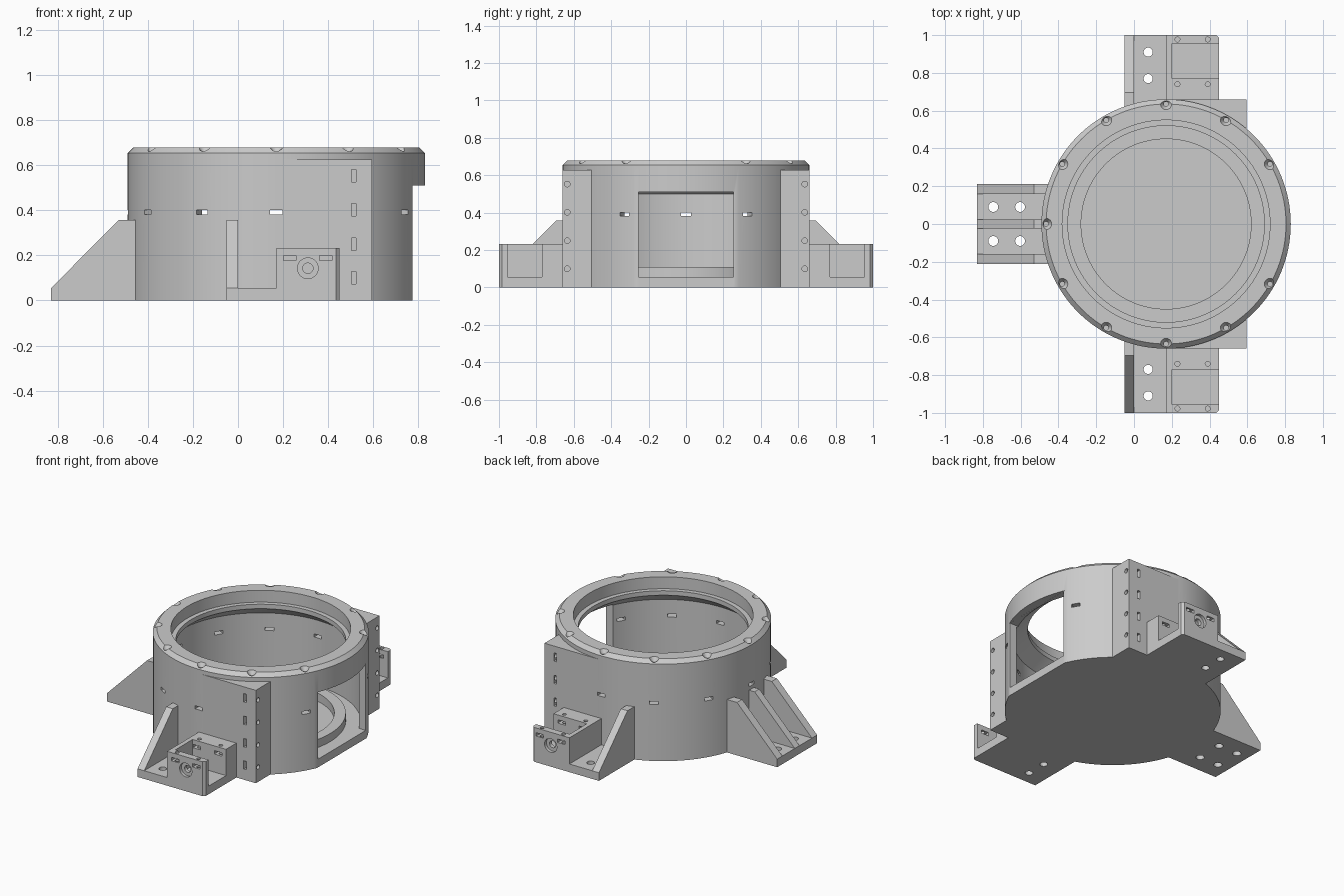
import bpy, bmesh
from math import sin, cos, pi, radians, atan2
from mathutils import Matrix

if "Cube" in bpy.data.objects:
    bpy.data.objects.remove(bpy.data.objects["Cube"])

CX, R = 0.17, 0.66          # drum axis and outer radius
FLOOR = 0.055               # base plate thickness


def make(name, bm):
    bmesh.ops.recalc_face_normals(bm, faces=bm.faces)
    me = bpy.data.meshes.new(name)
    bm.to_mesh(me)
    bm.free()
    ob = bpy.data.objects.new(name, me)
    bpy.context.collection.objects.link(ob)
    return ob


def prism(name, pts, offset):
    """Extrude a closed 3D outline along an offset vector."""
    bm = bmesh.new()
    face = bm.faces.new([bm.verts.new(p) for p in pts])
    ext = bmesh.ops.extrude_face_region(bm, geom=[face], use_keep_orig=True)
    verts = [v for v in ext['geom'] if isinstance(v, bmesh.types.BMVert)]
    bmesh.ops.translate(bm, verts=verts, vec=offset)
    return make(name, bm)


def box(name, x, y, z):
    y = sorted(y)
    pts = [(x[0], y[0], z[0]), (x[1], y[0], z[0]), (x[1], y[1], z[0]), (x[0], y[1], z[0])]
    return prism(name, pts, (0, 0, z[1] - z[0]))


def rod(loc, r, depth, axis='Z', r2=None, seg=24):
    """Cylinder or cone cutter centred on loc."""
    bm = bmesh.new()
    rot = {'Z': Matrix(), 'X': Matrix.Rotation(pi / 2, 4, 'Y'), 'Y': Matrix.Rotation(pi / 2, 4, 'X')}[axis]
    bmesh.ops.create_cone(bm, cap_ends=True, segments=seg, radius1=r, radius2=r if r2 is None else r2,
                          depth=depth, matrix=Matrix.Translation(loc) @ rot)
    return make('cutter', bm)


def cut(ob, cutters):
    bpy.context.view_layer.objects.active = ob
    for c in cutters:
        c.hide_render = True
        m = ob.modifiers.new('cut', 'BOOLEAN')
        m.operation, m.solver, m.object = 'DIFFERENCE', 'EXACT', c
        bpy.ops.object.modifier_apply(modifier=m.name)
        bpy.data.objects.remove(c, do_unlink=True)


# Drum: revolved wall, stepped top lip, floor and raised floor ring
profile = [(0, 0), (R, 0), (R, .655), (.635, .68), (.55, .68), (.55, .60), (.52, .60), (.52, .57),
           (.61, .50), (.61, FLOOR), (.52, FLOOR), (.52, .11), (.45, .11), (.45, FLOOR), (0, FLOOR)]
bm = bmesh.new()
vs = [bm.verts.new((r, 0, z)) for r, z in profile]
es = [bm.edges.new(p) for p in zip(vs, vs[1:])]
bmesh.ops.spin(bm, geom=vs + es, cent=(0, 0, 0), axis=(0, 0, 1), angle=2 * pi, steps=128)
bmesh.ops.remove_doubles(bm, verts=bm.verts, dist=1e-5)
bmesh.ops.translate(bm, verts=bm.verts, vec=(CX, 0, 0))
drum = make('drum', bm)

# Flat cut and window on the +x side
cutters = [box('cutter', (.775, 1), (-.5, .5), (-.1, .51)),
           box('cutter', (.705, 1), (-.255, .255), (FLOOR + .0005, .5095))]
# Wall slots and countersunk rim holes
for k in range(1, 12):
    a = k * pi / 6
    slot = box('cutter', (.56, .75), (-.028, .028), (.381, .402))
    slot.data.transform(Matrix.Translation((CX, 0, 0)) @ Matrix.Rotation(a, 4, 'Z'))
    x, y = CX + .635 * cos(a), .635 * sin(a)
    cutters += [slot, rod((x, y, .668), .012, .028, r2=.031),
                rod((x, y, .63), .0125, .08, seg=16)]
cut(drum, cutters)

# Parts repeated on the front (s = -1) and back (s = 1)
for s, side in ((-1, 'front'), (1, 'back')):
    # Corner block filling the space between the drum and a square corner
    a0, a1 = atan2(.505, .425), atan2(.66, .03)
    arc = [(CX + .655 * cos(a0 + (a1 - a0) * i / 20), s * .655 * sin(a0 + (a1 - a0) * i / 20), 0)
           for i in range(21)]
    block = prism(side + '_corner_block', [(.2, s * R, 0), (.595, s * R, 0), (.595, s * .505, 0)] + arc,
                  (0, 0, .627))
    cutters = []
    for z in (.1, .25, .402, .553):
        cutters += [box('cutter', (.505, .525), (s * .60, s * .7), (z - .028, z + .028)),
                    rod((.57, s * .635, z), .015, .1, 'X', seg=16)]
    cut(block, cutters)

    # Mounting plate with two bolt holes
    plate = box(side + '_mount_plate', (-.05, .17), (s * .615, s), (0, FLOOR))
    cut(plate, [rod((.075, s * y, .03), .024, .2) for y in (.77, .91)])

    # Sloped rib at the plate edge
    prism(side + '_rib', [(-.05, s * .615, .03), (-.05, s, .03), (-.05, s, FLOOR),
                          (-.05, s * .695, .357), (-.05, s * .615, .357)], (.05, 0, 0))

    # Open housing with pocket, bearing hole, nut slots and screw holes
    house = prism(side + '_housing', [(.17, s * .655, 0), (.45, s * .655, 0), (.45, s * .985, 0),
                                      (.435, s, 0), (.17, s, 0)], (0, 0, .232))
    cutters = [box('cutter', (.2, .6), (s * .77, s * .955), (FLOOR, .4)),
               rod((.31, s, .143), .046, .04, 'Y', seg=32),
               rod((.31, s * .97, .143), .023, .1, 'Y')]
    for x in (.23, .39):
        cutters.append(box('cutter', (x - .028, x + .028), (s * .72, s * 1.1), (.177, .2)))
        cutters += [rod((x, s * y, .2), .013, .1, seg=16) for y in (.74, .977)]
    cut(house, cutters)

# Left foot with four bolt holes and three sloped ribs
foot = box('left_foot', (-.83, -.447), (-.213, .213), (0, FLOOR))
cut(foot, [rod((x, y, .03), .026, .2) for x in (-.745, -.603) for y in (-.09, .09)])
for i, (y, w) in enumerate(((-.213, .055), (-.025, .05), (.158, .055))):
    prism('left_rib_%d' % (i + 1), [(-.447, y, .03), (-.83, y, .03), (-.83, y, FLOOR),
                                    (-.53, y, .357), (-.447, y, .357)], (0, w, 0))

# Smooth the curved walls, keep edges sharp
bpy.ops.object.select_all(action='SELECT')
bpy.context.view_layer.objects.active = drum
bpy.ops.object.shade_smooth_by_angle(angle=radians(25))
